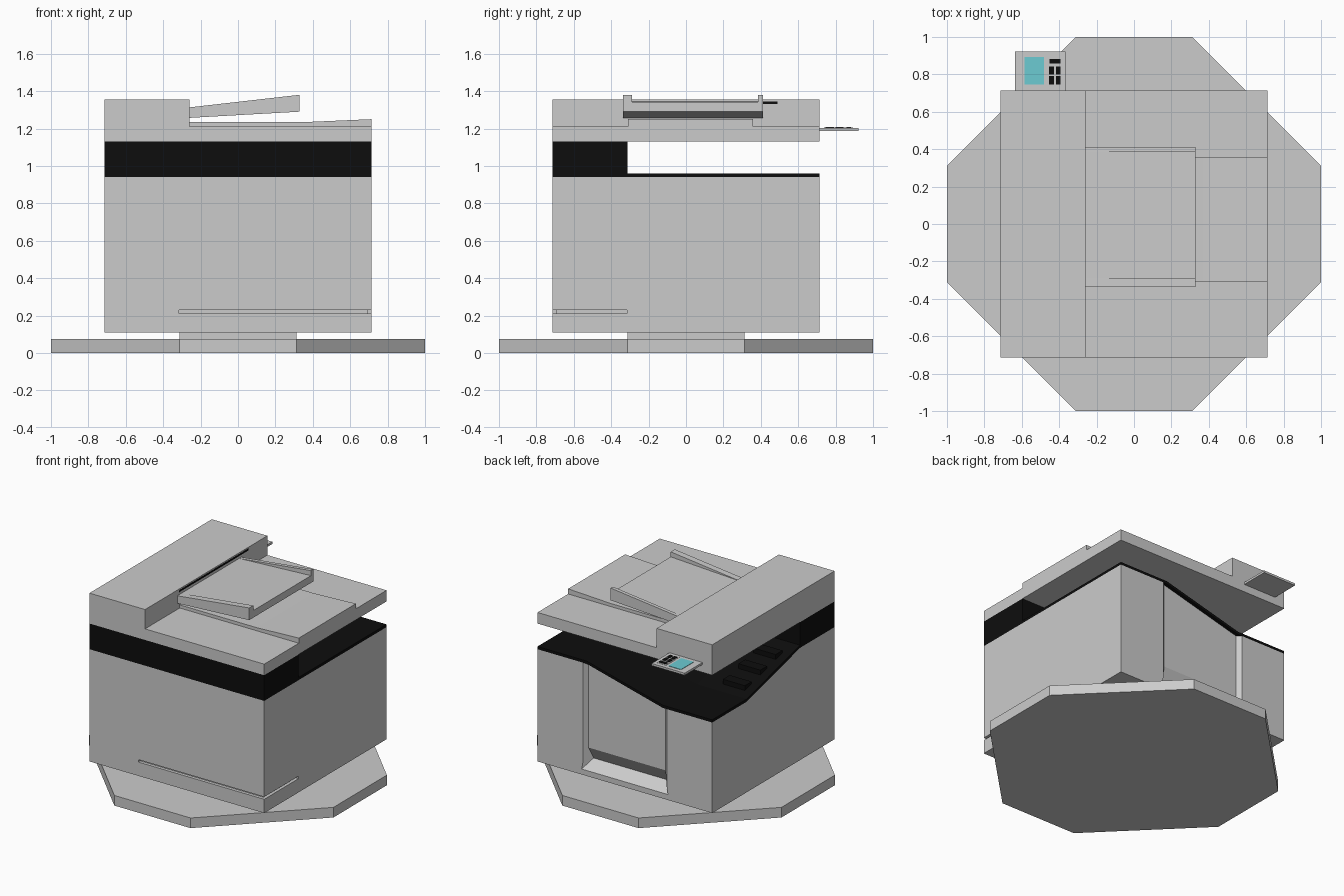
import bpy, bmesh

if "Cube" in bpy.data.objects:
    bpy.data.objects.remove(bpy.data.objects["Cube"])

W, G = 0.715, 0.312
GRID = (-W, -G, G, W)


def material(name, rgb):
    m = bpy.data.materials.new(name)
    m.diffuse_color = (*rgb, 1)
    m.use_nodes = True
    m.node_tree.nodes["Principled BSDF"].inputs["Base Color"].default_value = m.diffuse_color
    return m


BLACK = material("black", (0.004, 0.004, 0.004))
CYAN = material("screen_cyan", (0.15, 0.6, 0.65))


def finish(name, bm, mat=None):
    bmesh.ops.recalc_face_normals(bm, faces=bm.faces)
    me = bpy.data.meshes.new(name)
    bm.to_mesh(me)
    bm.free()
    ob = bpy.data.objects.new(name, me)
    bpy.context.collection.objects.link(ob)
    if mat:
        me.materials.append(mat)
    return ob


def loft(name, a, b, mat=None):
    """Solid between two matching closed loops."""
    bm = bmesh.new()
    va, vb = [bm.verts.new(p) for p in a], [bm.verts.new(p) for p in b]
    n = len(va)
    bm.faces.new(va)
    bm.faces.new(vb[::-1])
    for i in range(n):
        j = (i + 1) % n
        bm.faces.new((va[i], va[j], vb[j], vb[i]))
    return finish(name, bm, mat)


def prism_z(name, pts, z0, z1, mat=None):
    return loft(name, [(x, y, z0) for x, y in pts], [(x, y, z1) for x, y in pts], mat)


def prism_y(name, pts, y0, y1, mat=None):
    return loft(name, [(x, y0, z) for x, z in pts], [(x, y1, z) for x, z in pts], mat)


def box(name, x0, x1, y0, y1, z0, z1, mat=None):
    return prism_z(name, [(x0, y0), (x1, y0), (x1, y1), (x0, y1)], z0, z1, mat)


def grid_block(name, low, high, mat=None):
    """3 x 3 tiled block whose bottom and top heights come from functions."""
    bm = bmesh.new()
    lo, hi = [[[bm.verts.new((x, y, f(x, y))) for y in GRID] for x in GRID] for f in (low, high)]
    for i in range(3):
        for j in range(3):
            for v in (lo, hi):
                bm.faces.new((v[i][j], v[i + 1][j], v[i + 1][j + 1], v[i][j + 1]))
    for k in range(3):
        for e in (0, 3):
            bm.faces.new((lo[k][e], lo[k + 1][e], hi[k + 1][e], hi[k][e]))
            bm.faces.new((lo[e][k], lo[e][k + 1], hi[e][k + 1], hi[e][k]))
    return finish(name, bm, mat)


def cut(ob, cutter):
    m = ob.modifiers.new("cut", 'BOOLEAN')
    m.operation, m.solver, m.object = 'DIFFERENCE', 'EXACT', cutter
    cutter.hide_render = True
    cutter.hide_set(True)


def deck_z(x, y):
    # the back left corner tile of the output tray is sunken
    return 0.78 if x < -0.3 and y > 0.3 else 0.94


# Octagonal foot plate and pedestal
prism_z("foot_plate", [(-G, -1), (G, -1), (1, -G), (1, G), (G, 1), (-G, 1), (-1, G), (-1, -G)], 0, 0.075)
box("pedestal", -G, G, -G, G, 0.075, 0.11)

# Body with sunken corner, corner groove and drawer recess
body = grid_block("body", lambda x, y: 0.11, deck_z)
cut(body, prism_z("groove_cutter", [(-0.315, -0.8), (0.8, -0.8), (0.8, -0.315), (0.692, -0.315),
                                    (0.692, -0.692), (-0.315, -0.692)], 0.212, 0.23))
recess = [(0.73, 1.2), (0.69, 1.2), (0.69, 0.31), (0.63, 0.21), (0.73, 0.14)]
ends = [[(s * (0.36 if y > 0.7 else 0.315), y, z) for y, z in recess] for s in (-1, 1)]
cut(body, loft("recess_cutter", *ends))

# Black output tray, scanner support and tray pads
grid_block("output_tray", deck_z, lambda x, y: deck_z(x, y) + 0.02, BLACK)
box("scanner_support", -W, W, -W, -G, 0.955, 1.13, BLACK)
for k in range(3):
    y = 0.2 - 0.18 * k
    z = 0.80 + (0.31 - y) / 0.62 * 0.16
    box(f"tray_pad_{k + 1}", -0.65, -0.47, y - 0.04, y + 0.04, z - 0.01, z + 0.025, BLACK)

# Scanner lid with raised feeder housing
prism_y("scanner_lid", [(-W, 1.13), (W, 1.13), (W, 1.212), (-0.26, 1.212), (-0.26, 1.355), (-W, 1.355)], -W, W)
prism_y("lid_exit_plate", [(-0.26, 1.21), (W, 1.21), (W, 1.25), (0.37, 1.235), (-0.26, 1.235)], -0.31, 0.357)

# Sloped feeder tray with side rails and feed slot
prism_y("feeder_tray", [(-0.26, 1.257), (0.328, 1.29), (0.328, 1.343), (-0.26, 1.313)], -0.338, 0.412)
for name, y0, y1 in (("front_rail", -0.338, -0.29), ("back_rail", 0.385, 0.412)):
    prism_y(name, [(-0.26, 1.30), (0.328, 1.33), (0.328, 1.38), (-0.26, 1.313)], y0, y1)
box("feed_slot", -0.27, -0.258, -0.32, 0.49, 1.332, 1.345, BLACK)

# Control panel with screen and keys
box("control_panel", -0.635, -0.365, 0.70, 0.923, 1.187, 1.203)
box("screen", -0.585, -0.482, 0.745, 0.893, 1.20, 1.206, CYAN)
box("keypad", -0.462, -0.383, 0.738, 0.893, 1.20, 1.205)
box("wide_key", -0.452, -0.393, 0.857, 0.883, 1.20, 1.208, BLACK)
for i, x in enumerate((-0.454, -0.418)):
    for j, y in enumerate((0.747, 0.80)):
        box(f"key_{i}_{j}", x, x + 0.026, y, y + 0.043, 1.20, 1.208, BLACK)
